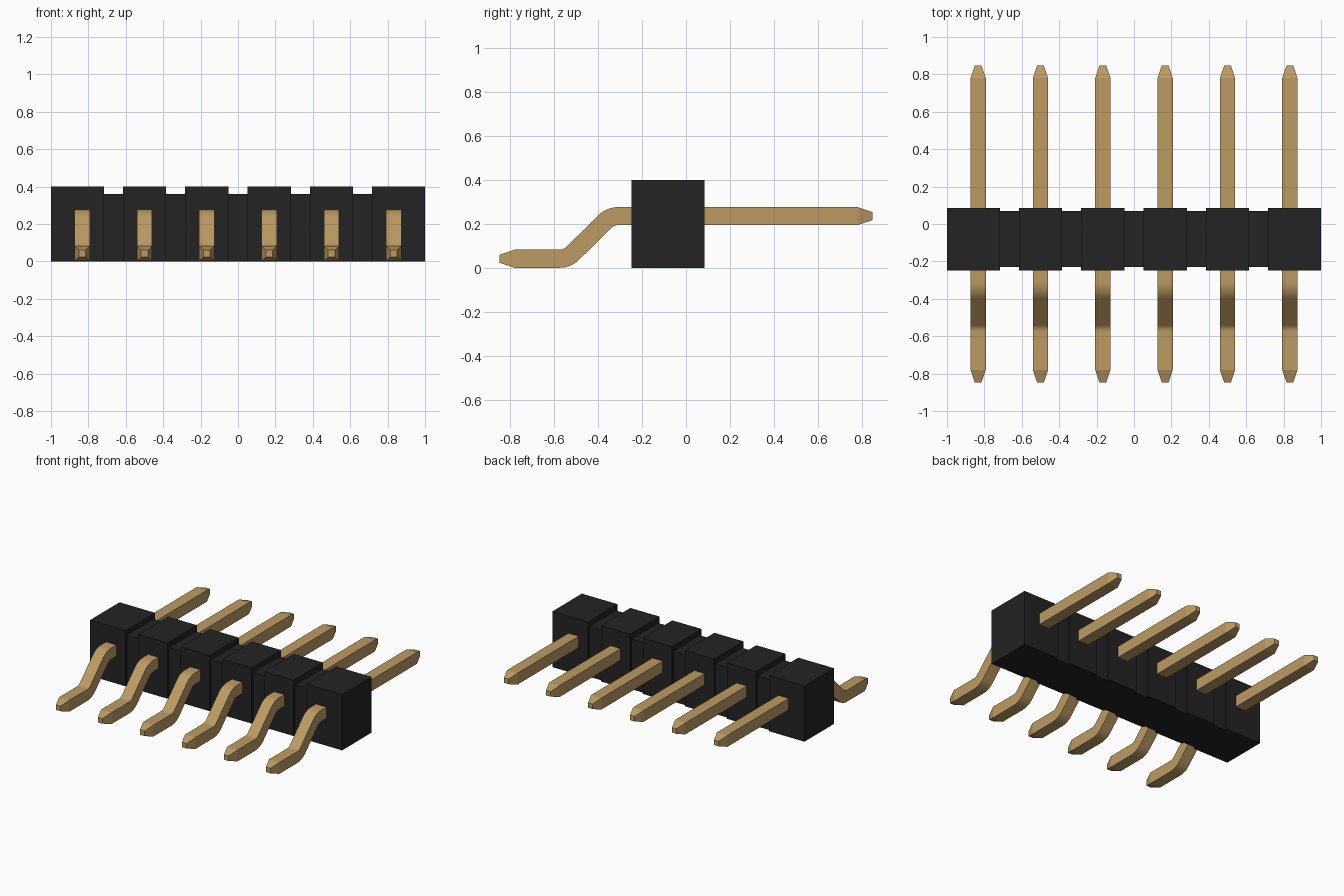
import bpy, bmesh, math

if "Cube" in bpy.data.objects:
    bpy.data.objects.remove(bpy.data.objects["Cube"])

def material(name, rgb):
    m = bpy.data.materials.new(name)
    m.diffuse_color = (*rgb, 1)
    m.use_nodes = True
    m.node_tree.nodes["Principled BSDF"].inputs["Base Color"].default_value = m.diffuse_color
    return m

black = material("black plastic", (0.017, 0.017, 0.017))
gold = material("gold metal", (0.51, 0.33, 0.125))

PITCH, COUNT = 1 / 3, 6

def mesh_object(name, bm, mat):
    bmesh.ops.recalc_face_normals(bm, faces=bm.faces)
    me = bpy.data.meshes.new(name)
    bm.to_mesh(me)
    bm.free()
    me.materials.append(mat)
    ob = bpy.data.objects.new(name, me)
    bpy.context.collection.objects.link(ob)
    return ob

def bridge(bm, rings):
    """Skin a row of equal vertex rings and cap both ends."""
    rings = [[bm.verts.new(p) for p in r] for r in rings]
    for a, b in zip(rings, rings[1:]):
        for i in range(4):
            j = (i + 1) % 4
            bm.faces.new((a[i], a[j], b[j], b[i]))
    bm.faces.new(rings[0])
    bm.faces.new(rings[-1])

# Housing: one stepped bar, wide blocks joined by slimmer necks
def section(x, neck):
    y0, y1, top = (-0.231, 0.069, 0.361) if neck else (-0.248, 0.085, 0.4)
    return [(x, y0, 0), (x, y1, 0), (x, y1, top), (x, y0, top)]

rings = [section(-1, False)]
for i in range(1, COUNT):
    c = -1 + i * PITCH
    for x, order in ((c - 0.051, (False, True)), (c + 0.051, (True, False))):
        rings += [section(x, n) for n in order]
rings.append(section(1, False))
bm = bmesh.new()
bridge(bm, rings)
mesh_object("housing", bm, black)

# Pin path: (y, z, tilt, half width), flat foot, S-bend, straight post
H, R, LOW, HIGH = 0.041, 0.09, 0.042, 0.236
Y0, Y1, STEPS = -0.576, -0.307, 8
path = [(-0.847, LOW, 0, 0.018), (-0.78, LOW, 0, H)]
angles = [math.radians(45) * i / STEPS for i in range(STEPS + 1)]
path += [(Y0 + R * math.sin(a), LOW + R * (1 - math.cos(a)), a, H) for a in angles]
path += [(Y1 - R * math.sin(a), HIGH - R * (1 - math.cos(a)), a, H)
         for a in reversed(angles)]
path += [(0.78, HIGH, 0, H), (0.847, HIGH, 0, 0.018)]

def pin_ring(x, y, z, tilt, h):
    s, c = math.sin(tilt) * h, math.cos(tilt) * h
    return [(x - h, y + s, z - c), (x + h, y + s, z - c),
            (x + h, y - s, z + c), (x - h, y - s, z + c)]

# Row of contact pins passing through the housing
for i in range(COUNT):
    x = (i - (COUNT - 1) / 2) * PITCH
    bm = bmesh.new()
    bridge(bm, [pin_ring(x, *p) for p in path])
    pin = mesh_object(f"contact_pin_{i + 1}", bm, gold)
    bpy.ops.object.select_all(action='DESELECT')
    pin.select_set(True)
    bpy.context.view_layer.objects.active = pin
    bpy.ops.object.shade_smooth_by_angle(angle=math.radians(15))
